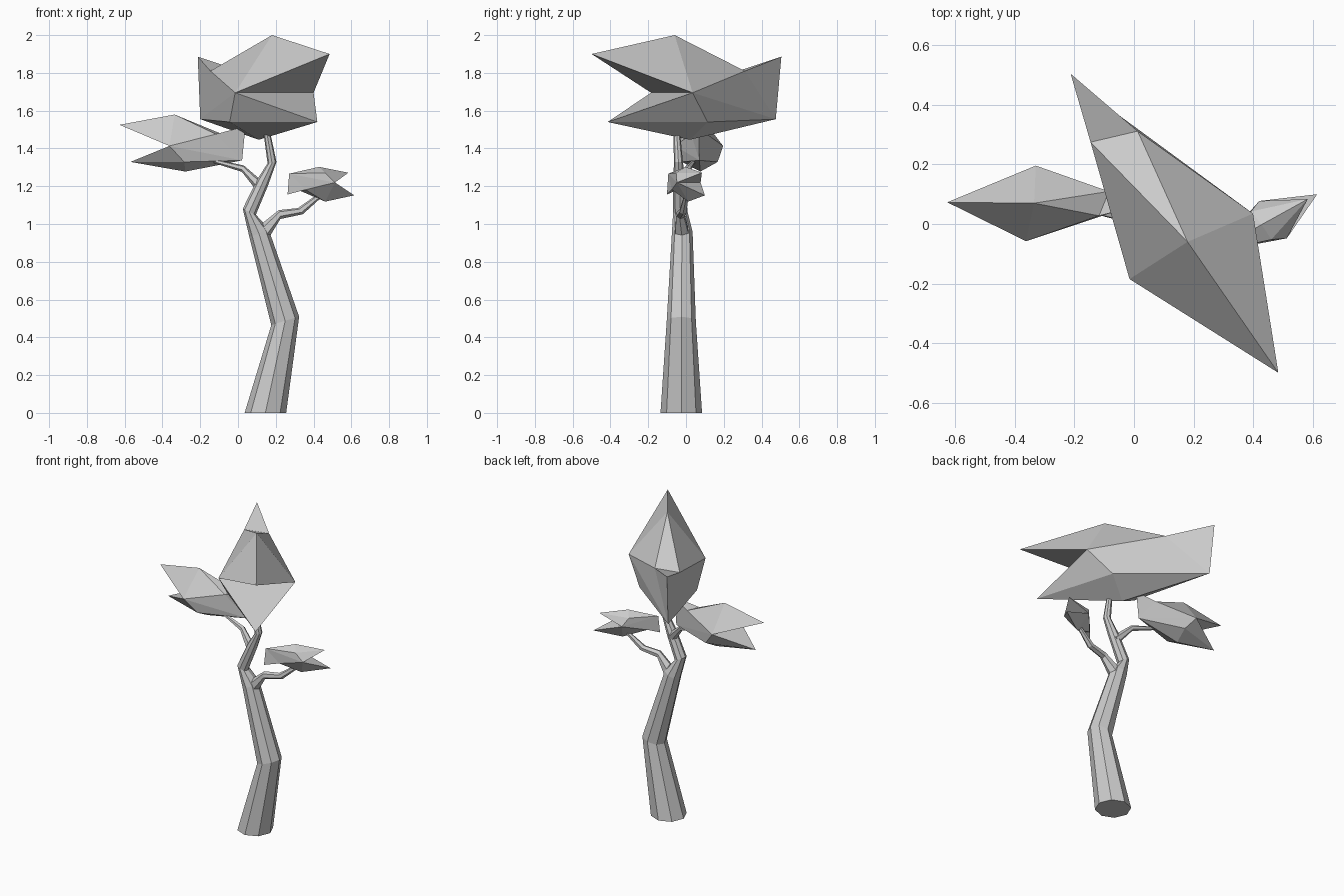
import bpy, bmesh, math
from mathutils import Vector, Matrix

if "Cube" in bpy.data.objects:
    bpy.data.objects.remove(bpy.data.objects["Cube"])


def finish(name, bm):
    bmesh.ops.recalc_face_normals(bm, faces=bm.faces[:])
    me = bpy.data.meshes.new(name)
    bm.to_mesh(me)
    bm.free()
    ob = bpy.data.objects.new(name, me)
    bpy.context.collection.objects.link(ob)
    return ob


def limb(name, path, sides, flat_base=False):
    """Tapering tube through (x, y, z, radius) points; rings face the next point."""
    bm = bmesh.new()
    pts = [Vector(p[:3]) for p in path]
    rings = []
    for i, p in enumerate(path):
        j = min(i, len(path) - 2)
        d = pts[j + 1] - pts[j]
        if i == 0 and flat_base:
            d = Vector((0, 0, 1))
        q = Vector((0, 0, 1)).rotation_difference(d.normalized())
        ring = []
        for k in range(sides):
            a = math.tau * k / sides
            ring.append(bm.verts.new(pts[i] + q @ Vector((math.cos(a), math.sin(a), 0)) * p[3]))
        rings.append(ring)
    for r, s in zip(rings, rings[1:]):
        for k in range(sides):
            n = (k + 1) % sides
            bm.faces.new((r[k], r[n], s[n], s[k]))
    bm.faces.new(rings[0][::-1])
    bm.faces.new(rings[-1])
    return finish(name, bm)


# Foliage clump: lettered corner points and triangles, around its own centre
CENTRE = Vector((0.145, -0.02, 1.723))
CORNERS = {
    "A": (0.485, -0.5, 1.90), "B": (-0.213, 0.505, 1.886),   # upper tips
    "C": (0.18, -0.06, 2.0), "J": (0.11, 0.02, 1.446),       # peak, underside
    "D": (-0.015, -0.185, 1.695), "E": (0.40, 0.035, 1.695), # waist notch
    "F": (-0.146, 0.275, 1.81), "G": (0.012, 0.312, 1.81),   # back crease
    "H": (-0.2, 0.475, 1.555), "I": (0.42, -0.415, 1.54),    # lower tips
    "M": (0.264, 0.114, 1.54), "N": (-0.044, -0.054, 1.54),  # lower rim
}
FACES = ("CAD CAE ADE CDF CFG CGE BFG BFH FDH BGH GEH DIE "
         "DNI DHN EIM EMH IJM MJH HJN NJI").split()


def foliage(name, centre, scale, yaw, flip=0):
    bm = bmesh.new()
    m = (Matrix.Translation(centre) @ Matrix.Rotation(math.radians(yaw), 4, "Z")
         @ Matrix.Rotation(math.radians(flip), 4, "X") @ Matrix.Scale(scale, 4))
    v = {k: bm.verts.new(m @ (Vector(c) - CENTRE)) for k, c in CORNERS.items()}
    for f in FACES:
        bm.faces.new([v[k] for k in f])
    return finish(name, bm)


# Trunk, running up into the main crown
limb("trunk", [(0.145, -0.025, 0, 0.11), (0.25, -0.025, 0.487, 0.077),
               (0.11, -0.02, 0.955, 0.055), (0.06, -0.03, 1.065, 0.038),
               (0.13, -0.035, 1.22, 0.033), (0.18, -0.04, 1.325, 0.024),
               (0.15, -0.05, 1.5, 0.017)], 8, True)
# Side branches
limb("right_branch", [(0.12, -0.02, 0.94, 0.045), (0.22, -0.03, 1.05, 0.024),
                      (0.33, -0.015, 1.068, 0.021), (0.42, 0.0, 1.14, 0.014),
                      (0.45, 0.005, 1.17, 0.011)], 6)
limb("left_branch", [(0.125, -0.03, 1.19, 0.03), (0.026, 0.01, 1.293, 0.018),
                     (-0.115, 0.04, 1.33, 0.011), (-0.2, 0.06, 1.36, 0.009)], 6)

# Three clumps of leaves
foliage("main_foliage", CENTRE, 1.0, 0)
foliage("left_foliage", (-0.307, 0.073, 1.4285), 0.545, 234.7)
foliage("right_foliage", (0.445, 0.005, 1.2105), 0.332, -25.6, 180)
